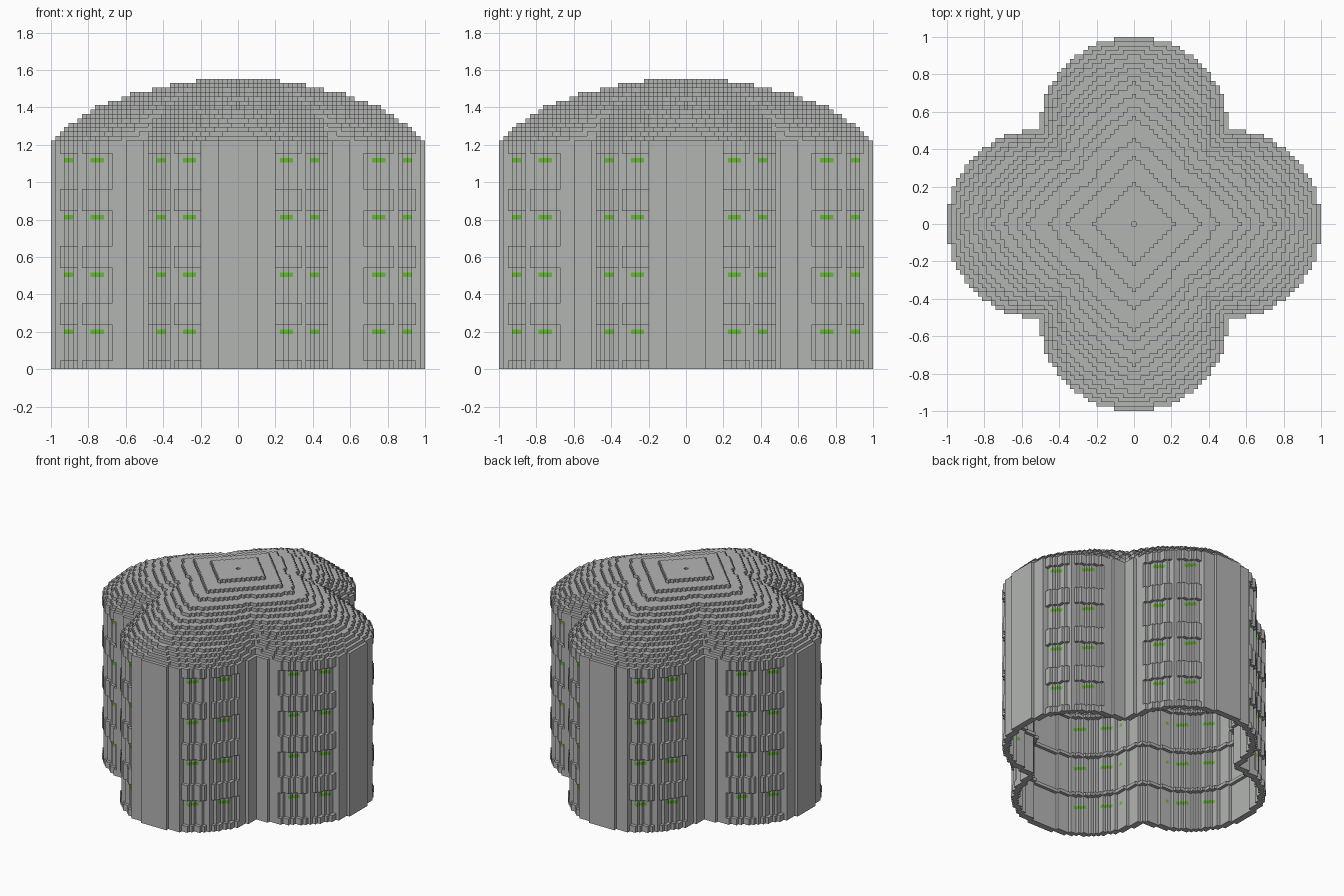
import bpy, bmesh, math

if "Cube" in bpy.data.objects:
    bpy.data.objects.remove(bpy.data.objects["Cube"])

U = 2 / 85            # block size: 85 blocks across
N = 42                # blocks from centre to edge
WALL = 52             # wall height in blocks
STOREY = 13
R2 = 464.5            # squared lobe radius in blocks
# half widths of the stepped roof layers, bottom to top
ROOF = [41.5, 40.5, 39.5, 38.3, 36.7, 35.4, 33.6, 32, 29.5, 26.7, 24.5, 19.6, 15.5, 9.6]


def material(name, rgb):
    m = bpy.data.materials.new(name)
    m.diffuse_color = (*rgb, 1)
    m.use_nodes = True
    m.node_tree.nodes["Principled BSDF"].inputs["Base Color"].default_value = m.diffuse_color
    return m


stone = material("grey stone", (0.45, 0.46, 0.45))
green = material("green blocks", (0.13, 0.5, 0.03))


def in_plan(x, y, r2=R2):
    """Four overlapping round lobes."""
    a, b = max(abs(x), abs(y)), min(abs(x), abs(y))
    return (a - 21) ** 2 + b * b <= r2 or a + b <= 21


def roof_layers(x, y):
    """How many roof layers cover this column; lobed below, diamond at top."""
    r = math.hypot(x, y)
    if r == 0:
        return len(ROOF) - 1
    a, b = max(abs(x), abs(y)) / r, min(abs(x), abs(y)) / r
    n = 0
    for k, s in enumerate(ROOF):
        t = k / 13
        if r <= s * ((1 - t) * a + t / (a + b)):
            n = k + 1
    return n


def pane(x, y):
    """True where a column lies in one of the paired window bays of a lobe."""
    a, b = max(abs(x), abs(y)), min(abs(x), abs(y))
    ang = math.degrees(math.atan2(b, a - 21))
    return 23 < ang < 45 or 48.5 < ang < 70


span = range(-N, N + 1)
height = {(x, y): WALL + roof_layers(x, y) for x in span for y in span if in_plan(x, y)}
NEAR = [(1, 0), (-1, 0), (0, 1), (0, -1)]
WIDE = [(2, 0), (-2, 0), (0, 2), (0, -2), (1, 1), (1, -1), (-1, 1), (-1, -1)]

# Label every block with the part it belongs to
blocks = {}
for (x, y), h in height.items():
    edge = any((x + i, y + j) not in height for i, j in NEAR)
    shell = any((x + i, y + j) not in height for i, j in WIDE)
    ledge = not shell and any((x + i, y + j) not in height
                              for i, j in [(3, 0), (-3, 0), (0, 3), (0, -3), (2, 2), (2, -2), (-2, 2), (-2, -2)])
    bay = pane(x, y)
    for k in range(h):
        f = k % STOREY
        if k >= WALL - 2:
            inner = all(height.get((x + i, y + j), 0) > k for i, j in WIDE) and h > k + 2
            if not inner:
                blocks[x, y, k] = "domed_roof" if k >= WALL else "outer_wall"
        elif shell:
            if edge and bay and 2 <= f <= 9:
                continue                      # window recess
            if bay and not edge and f == 8 and (x + y) % 2:
                blocks[x, y, k] = "window_plants"
            else:
                blocks[x, y, k] = "outer_wall"
        elif ledge and f == 12:
            blocks[x, y, k] = "storey_ledges"

# Corner offsets of the six sides of a block
SIDES = {
    (1, 0, 0): [(1, 0, 0), (1, 1, 0), (1, 1, 1), (1, 0, 1)],
    (-1, 0, 0): [(0, 0, 0), (0, 0, 1), (0, 1, 1), (0, 1, 0)],
    (0, 1, 0): [(0, 1, 0), (0, 1, 1), (1, 1, 1), (1, 1, 0)],
    (0, -1, 0): [(0, 0, 0), (1, 0, 0), (1, 0, 1), (0, 0, 1)],
    (0, 0, 1): [(0, 0, 1), (1, 0, 1), (1, 1, 1), (0, 1, 1)],
    (0, 0, -1): [(0, 0, 0), (0, 1, 0), (1, 1, 0), (1, 0, 0)],
}


def build(part, mat):
    """Skin the exposed sides of a part's blocks and merge flat areas."""
    bm = bmesh.new()
    verts = {}
    for (x, y, z), p in blocks.items():
        if p != part:
            continue
        for d, corners in SIDES.items():
            if (x + d[0], y + d[1], z + d[2]) in blocks:
                continue
            quad = []
            for c in corners:
                key = (x + c[0], y + c[1], z + c[2])
                if key not in verts:
                    verts[key] = bm.verts.new(((key[0] - 0.5) * U, (key[1] - 0.5) * U, key[2] * U))
                quad.append(verts[key])
            bm.faces.new(quad)
    bmesh.ops.dissolve_limit(bm, angle_limit=0.02, verts=bm.verts[:], edges=bm.edges[:])
    me = bpy.data.meshes.new(part)
    bm.to_mesh(me)
    bm.free()
    me.materials.append(mat)
    bpy.context.collection.objects.link(bpy.data.objects.new(part, me))


build("outer_wall", stone)
build("domed_roof", stone)
build("storey_ledges", stone)
build("window_plants", green)
